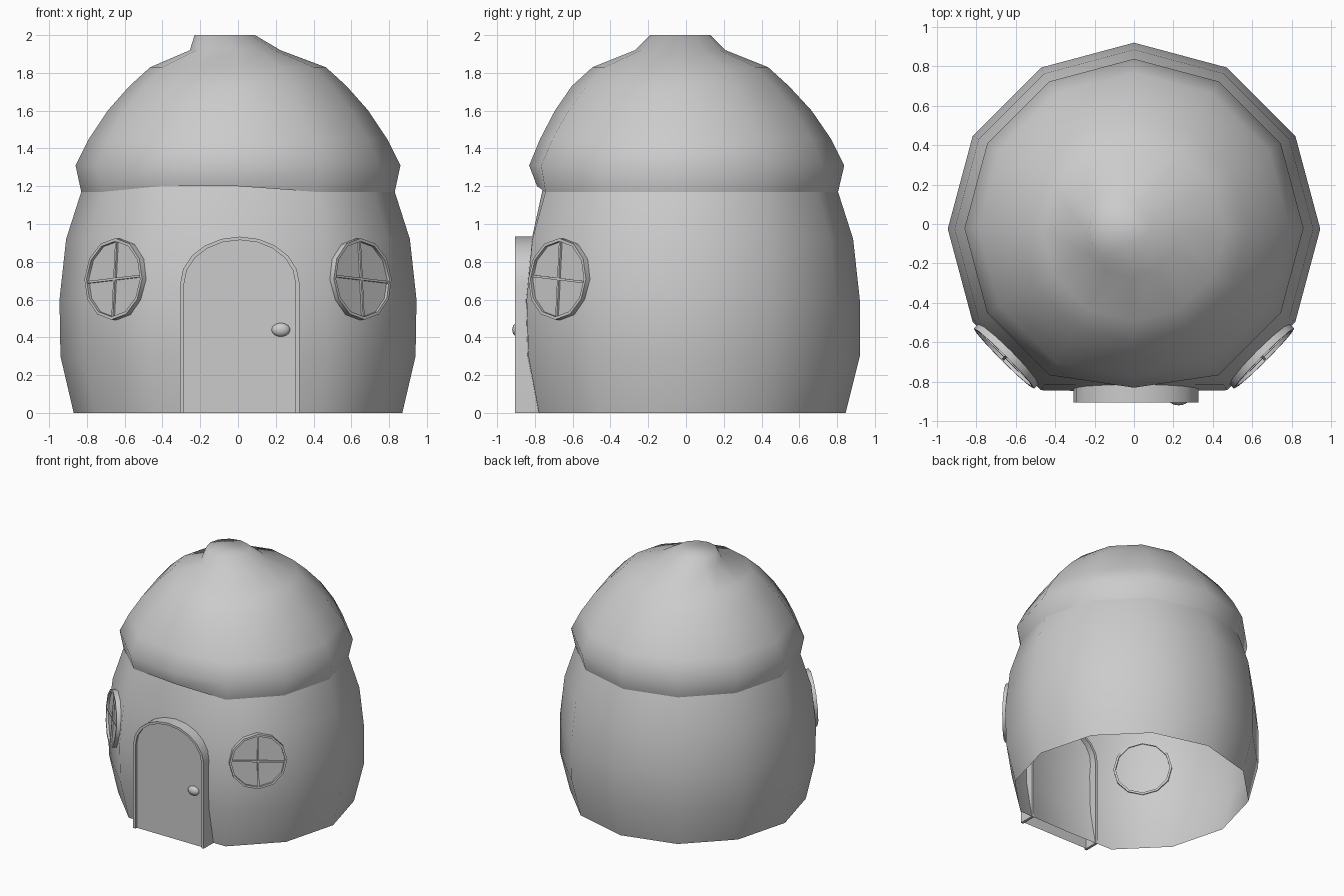
import bpy, bmesh
from math import sin, cos, pi, radians
from mathutils import Matrix, Vector

if "Cube" in bpy.data.objects:
    bpy.data.objects.remove(bpy.data.objects["Cube"])

SIDES = 12


def make(name, verts, faces, matrix=None, angle=None):
    mesh = bpy.data.meshes.new(name)
    mesh.from_pydata(verts, [], faces)
    bm = bmesh.new()
    bm.from_mesh(mesh)
    bmesh.ops.recalc_face_normals(bm, faces=bm.faces)
    bm.to_mesh(mesh)
    bm.free()
    obj = bpy.data.objects.new(name, mesh)
    bpy.context.collection.objects.link(obj)
    if matrix:
        mesh.transform(matrix)
        if matrix.determinant() < 0:
            mesh.flip_normals()
    mesh.shade_smooth()
    if angle:
        bpy.ops.object.select_all(action='DESELECT')
        bpy.context.view_layer.objects.active = obj
        obj.select_set(True)
        bpy.ops.object.shade_smooth_by_angle(angle=radians(angle))
    return obj


def loft(name, rings, cap=False, lift=()):
    """Rings are (z, radius, cx, cy, front flattening); vertex 0 faces front."""
    verts = []
    for z, r, cx, cy, flat in rings:
        for i in range(SIDES):
            a = 2 * pi * i / SIDES
            k = flat if i == 0 else 1
            verts.append([cx + r * sin(a), cy - r * k * cos(a), z])
    for i, dz in lift:
        verts[i][2] += dz
    faces = []
    for j in range(len(rings) - 1):
        for i in range(SIDES):
            k = (i + 1) % SIDES
            faces.append((j * SIDES + i, j * SIDES + k,
                          (j + 1) * SIDES + k, (j + 1) * SIDES + i))
    if cap:
        faces.append(tuple(range(len(verts) - SIDES, len(verts))))
    return make(name, verts, faces)


def band(name, outer, inner, back, front, closed, matrix):
    """Frame of rectangular section between two outlines in local x, y."""
    n = len(outer)
    verts = []
    for a, b in zip(outer, inner):
        verts += [(*a, back), (*a, front), (*b, front), (*b, back)]
    faces = []
    for i in range(n if closed else n - 1):
        p, q = 4 * i, 4 * ((i + 1) % n)
        faces += [(p + k, p + (k + 1) % 4, q + (k + 1) % 4, q + k) for k in range(4)]
    if not closed:
        faces += [(0, 1, 2, 3), tuple(range(4 * n - 4, 4 * n))]
    return make(name, verts, faces, matrix, 35)


def circle(r):
    return [(r * cos(2 * pi * i / 12), r * sin(2 * pi * i / 12)) for i in range(12)]


# Barrel wall, open at the bottom
loft("house_wall", [
    (0, 0.87, 0, -0.025, 0.875),
    (0.3, 0.94, 0, -0.02, 0.88),
    (0.6, 0.945, 0, -0.025, 0.875),
    (0.92, 0.91, 0, -0.025, 0.87),
    (1.17, 0.83, 0, -0.025, 0.88),
], lift=[(48, 0.03), (59, 0.03)])

# Domed cap roof with a leaning tip
loft("roof", [
    (1.17, 0.83, 0, -0.025, 0.92),
    (1.31, 0.86, 0, -0.022, 0.94),
    (1.45, 0.79, 0, -0.022, 0.95),
    (1.60, 0.69, 0, -0.025, 0.97),
    (1.73, 0.575, 0, -0.03, 1),
    (1.83, 0.465, 0, -0.03, 1),
    (1.92, 0.24, -0.015, -0.03, 1),
    (2.0, 0.16, -0.07, -0.03, 1),
], cap=True, lift=[(0, 0.03), (11, 0.03)])

# Round windows with cross bars on the two front diagonals
for side, label in ((1, "right"), (-1, "left")):
    n = Vector((sin(pi / 4), -cos(pi / 4), 0))
    u = Vector((cos(pi / 4), sin(pi / 4), 0))
    v = Vector((0, 0, 1)) - n * 0.07
    v.normalize()
    w = u.cross(v)
    c = Vector((0, -0.022, 0.707)) + n * 0.904
    m = Matrix((u, v, w)).transposed().to_4x4()
    m.translation = c
    m = Matrix.Diagonal((side, 1, 1, 1)) @ m
    band("window_frame_" + label, circle(0.216), circle(0.2), -0.015, 0.03, True, m)
    make("window_glass_" + label, [(x, y, 0.012) for x, y in circle(0.205)],
         [tuple(range(12))], m)
    for part, tilt in (("upright", pi / 2), ("crossbar", -0.085)):
        bar = m @ Matrix.Rotation(tilt, 4, 'Z')
        rect = [(-0.205, -0.006), (0.205, -0.006), (0.205, 0.006), (-0.205, 0.006)]
        make("window_%s_%s" % (part, label),
             [(x, y, z) for z in (0.01, 0.024) for x, y in rect],
             [(3, 2, 1, 0), (4, 5, 6, 7)] +
             [(i, (i + 1) % 4, (i + 1) % 4 + 4, i + 4) for i in range(4)], bar, 30)


# Arched door frame and recessed door leaf
def arch(half, rise):
    curve = [(half * cos(pi * i / 10), 0.685 + rise * sin(pi * i / 10)) for i in range(11)]
    return [(half, 0)] + curve + [(-half, 0)]


door_m = Matrix.Translation((0.01, 0, 0)) @ Matrix.Rotation(pi / 2, 4, 'X')
band("door_frame", arch(0.316, 0.248), arch(0.295, 0.23), 0.78, 0.905, False, door_m)
leaf = arch(0.3, 0.235)
make("door", [(x, y, 0.888) for x, y in leaf], [tuple(range(len(leaf)))], door_m)

# Door knob
bm = bmesh.new()
bmesh.ops.create_uvsphere(bm, u_segments=16, v_segments=10, radius=1,
                          matrix=Matrix.Translation((0.227, -0.893, 0.44))
                          @ Matrix.Diagonal((0.049, 0.027, 0.036, 1)))
knob = bpy.data.meshes.new("door_knob")
bm.to_mesh(knob)
bm.free()
knob.shade_smooth()
bpy.context.collection.objects.link(bpy.data.objects.new("door_knob", knob))
